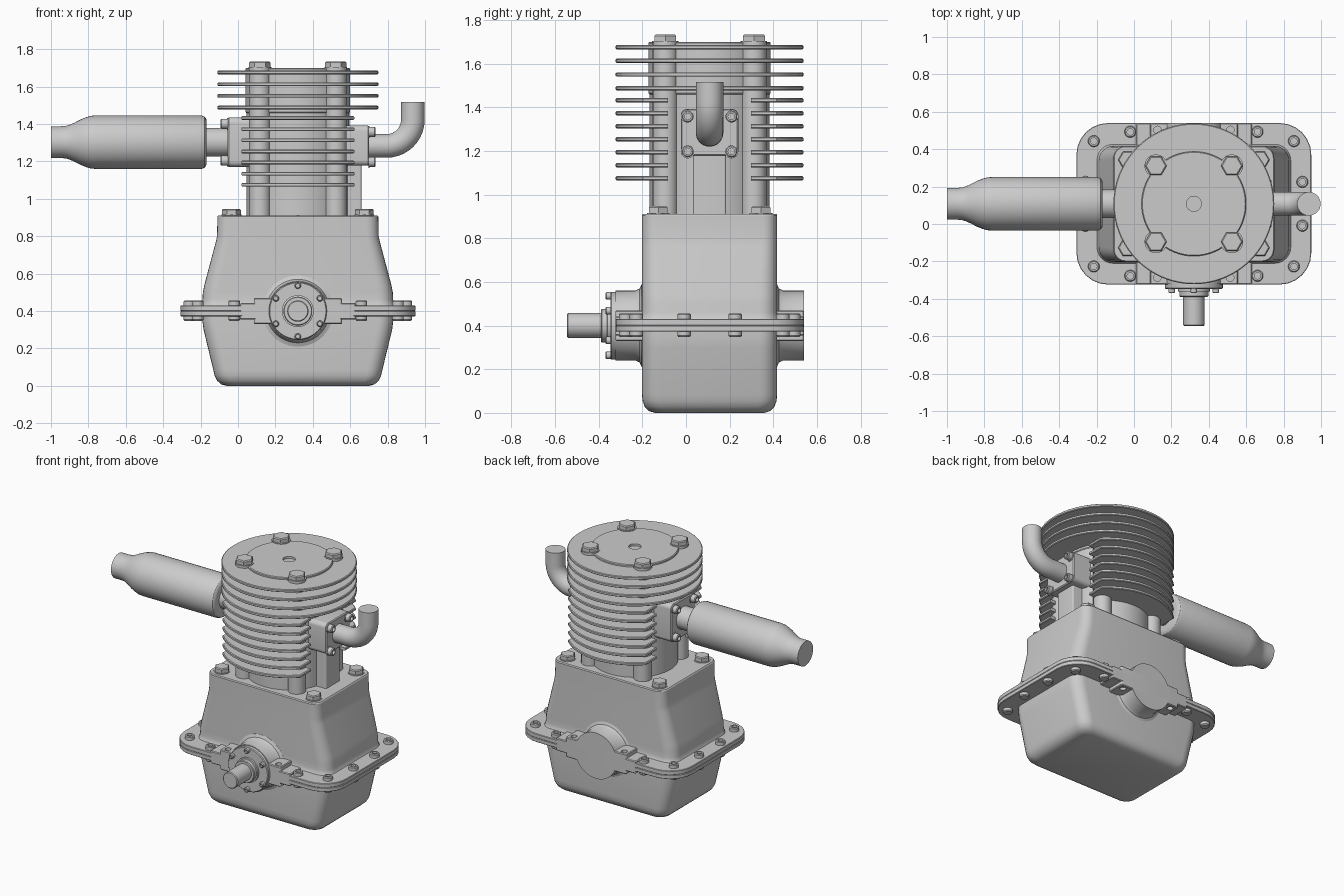
import bpy, bmesh
from math import sin, cos, pi, radians, sqrt, asin

if "Cube" in bpy.data.objects:
    bpy.data.objects.remove(bpy.data.objects["Cube"])

CX, CY = 0.32, 0.108          # cylinder axis
SIGNS = [(a, b) for a in (-1, 1) for b in (-1, 1)]


def skin(name, rings):
    """Bridge rings of points and cap both ends."""
    bm = bmesh.new()
    vs = [[bm.verts.new(p) for p in r] for r in rings]
    n = len(vs[0])
    for a, b in zip(vs, vs[1:]):
        for i in range(n):
            j = (i + 1) % n
            bm.faces.new((a[i], a[j], b[j], b[i]))
    bm.faces.new(vs[0])
    bm.faces.new(vs[-1])
    bmesh.ops.recalc_face_normals(bm, faces=bm.faces)
    me = bpy.data.meshes.new(name)
    bm.to_mesh(me)
    bm.free()
    ob = bpy.data.objects.new(name, me)
    bpy.context.collection.objects.link(ob)
    return ob


def place(u, v, t, loc, axis):
    p = {'z': (u, v, t), 'x': (t, u, v), 'y': (u, t, v)}[axis]
    return [a + b for a, b in zip(p, loc)]


def lathe(name, prof, loc, axis='z', n=32):
    """Revolve (radius, height) pairs round an axis."""
    return skin(name, [[place(r * cos(2 * pi * i / n), r * sin(2 * pi * i / n), t, loc, axis)
                        for i in range(n)] for r, t in prof])


def rrect(hu, hv, r, k=6):
    pts = []
    for q, (su, sv) in enumerate([(1, 1), (-1, 1), (-1, -1), (1, -1)]):
        for i in range(k + 1):
            a = (q + i / k) * pi / 2
            pts.append((su * (hu - r) + r * cos(a), sv * (hv - r) + r * sin(a)))
    return pts


def block(name, levels, loc, axis='z'):
    """Loft rounded rectangles: (half u, half v, corner radius, height)."""
    return skin(name, [[place(u, v, t, loc, axis) for u, v in rrect(hu, hv, r)]
                       for hu, hv, r, t in levels])


def plate(name, hu, hv, r, t0, t1, loc, axis='z', c=0.006):
    s = (t1 > t0) * 2 - 1
    return block(name, [(hu - c, hv - c, r - c, t0), (hu, hv, r, t0 + s * c),
                        (hu, hv, r, t1 - s * c), (hu - c, hv - c, r - c, t1)], loc, axis)


def hex_bolt(name, r, h, loc):
    lathe(name + "_washer", [(r * 1.05, 0), (r * 1.05, 0.006)], loc, n=24)
    lathe(name, [(r, 0), (r, h - 0.006), (r * 0.88, h)], loc, n=6)


def cap_screw(name, r, h, loc, axis='z', s=1):
    lathe(name, [(r, 0), (r, s * (h - .005)), (r - .005, s * h), (r * .55, s * h),
                 (r * .55, s * h * .5)], loc, axis, 20)


# Crankcase: upper housing and oil pan
block("upper_housing", [(.525, .325, .09, .42), (.515, .315, .085, .435), (.51, .31, .08, .46),
                        (.508, .31, .08, .50), (.50, .31, .08, .54), (.44, .31, .07, .765),
                        (.432, .31, .065, .80), (.43, .31, .065, .905), (.425, .305, .06, .912)],
      (CX, CY, 0))
block("oil_pan", [(.51, .31, .08, .40), (.51, .31, .08, .345), (.504, .31, .08, .30),
                  (.452, .31, .08, .085), (.445, .307, .078, .055), (.432, .297, .075, .028),
                  (.41, .277, .07, .008), (.38, .25, .06, 0)], (CX, CY, 0))

# Parting flange, two halves
plate("flange_lower", .628, .432, .17, .372, .4, (CX, CY, 0), c=.003)
plate("flange_upper", .628, .432, .17, .4, .43, (CX, CY, 0), c=.003)
for dx, dy in [(.34, .385), (.535, .335), (.58, .117)]:
    for sx, sy in SIGNS:
        p = (CX + sx * dx, CY + sy * dy)
        cap_screw("flange_screw", .031, .028, (*p, .428))
        lathe("flange_nut", [(.031, 0), (.031, -.02), (.026, -.026)], (*p, .374), n=20)

# Bearing pads with bolt holes beside the crank boss
for s in (-1, 1):
    pad = plate("bearing_pad", .235, .07, .012, .33, .47, (CX, CY + s * .362, 0), c=.005)
    plate("pad_foot", .31, .07, .012, .355, .442, (CX, CY + s * .362, 0), c=.005)
    for sx in (-1, 1):
        for z in (.45, .31):
            cut = lathe("hole_cutter", [(.02, 0), (.02, .04)],
                        (CX + sx * .195, CY + s * .395, z), n=20)
            m = pad.modifiers.new("hole", 'BOOLEAN')
            m.object, m.solver = cut, 'EXACT'
            bpy.context.view_layer.objects.active = pad
            bpy.ops.object.modifier_apply(modifier=m.name)
            bpy.data.objects.remove(cut)

# Crank bosses, front cover and output shaft
C = (CX, 0, .40)
lathe("rear_boss", [(.19, .40), (.19, .417), (.17, .425), (.16, .445), (.16, .54)], C, 'y', 48)
lathe("front_boss", [(.19, -.19), (.19, -.203), (.17, -.212), (.16, -.232), (.16, -.322)],
      C, 'y', 48)
lathe("bearing_cover", [(.15, -.315), (.155, -.322), (.155, -.342), (.15, -.347)], C, 'y', 48)
lathe("shaft_collar", [(.085, -.34), (.085, -.36), (.077, -.362), (.077, -.386), (.073, -.39)],
      C, 'y', 40)
lathe("output_shaft", [(.057, -.36), (.057, -.540), (.052, -.545)], C, 'y', 40)
for i in range(6):
    a = radians(30 + 60 * i)
    cap_screw("cover_screw", .017, .025, (CX + .136 * cos(a), -.345, .40 + .136 * sin(a)), 'y', -1)

# Cylinder barrel, stud columns and hold-down bolts
lathe("cylinder_barrel", [(.275, .90), (.275, 1.47)], (CX, CY, 0), n=64)
lathe("cylinder_head", [(.276, 1.46), (.28, 1.465), (.28, 1.695), (.275, 1.70), (.04, 1.70),
                        (.04, 1.66)], (CX, CY, 0), n=64)
for sx, sy in SIGNS:
    lathe("stud_column", [(.058, .90), (.058, 1.698)], (CX + sx * .203, CY + sy * .203, 0), n=24)
    hex_bolt("head_bolt", .058, .036, (CX + sx * .203, CY + sy * .203, 1.698))
    hex_bolt("base_bolt", .05, .037, (CX + sx * .355, CY + sy * .235, .91))

# Cooling fins: full discs on the head, side-trimmed segments on the barrel
for i in range(4):
    z = 1.488 + i * .0625
    lathe("head_fin", [(.425, -.01), (.43, -.006), (.43, .006), (.425, .01)],
          (CX, CY, z), n=72)


def segment(R, w, s, z):
    a = asin(w / R)
    arc = [(R * sin(t), R * cos(t)) for t in [a - 2 * a * i / 24 for i in range(25)]]
    return [(CX + x, CY + s * y, z) for x, y in arc + [(-w, .19), (w, .19)]]


for i in range(7):
    z = 1.075 + i * .0595
    for s in (-1, 1):
        skin("barrel_fin", [segment(R, w, s, z + d) for R, w, d in
                            [(.425, .297, -.01), (.43, .302, -.006),
                             (.43, .302, .006), (.425, .297, .01)]])

# Intake side: transfer duct, port plate, elbow pipe
plate("transfer_duct", .17, .076, .01, .90, 1.30, (CX + .17, CY, 0))
plate("intake_plate", .132, .108, .03, .50, .70, (0, CY, 1.285), 'x')
for sy, sz in SIGNS:
    lathe("intake_washer", [(.032, 0), (.032, .006)], (.698, CY + sy * .1, 1.278 + sz * .08), 'x', 20)
    cap_screw("intake_screw", .027, .036, (.70, CY + sy * .1, 1.278 + sz * .08), 'x')
path = [(.68, 1.283, 0)]
path += [(.795 + .14 * sin(radians(a)), 1.423 - .14 * cos(radians(a)), radians(a))
         for a in range(0, 91, 9)] + [(.935, 1.517, pi / 2)]
rings = []
for x, z, a in path:
    ring = []
    for i in range(32):
        t = 2 * pi * i / 32
        ring.append((x - .063 * sin(t) * sin(a), CY + .063 * cos(t), z + .063 * sin(t) * cos(a)))
    rings.append(ring)
skin("intake_elbow", rings)

# Exhaust side: port plate, pipe and muffler
plate("exhaust_plate", .132, .132, .03, -.055, .14, (0, CY, 1.303), 'x')
for sy, sz in SIGNS:
    lathe("exhaust_washer", [(.032, 0), (.032, -.006)], (-.053, CY + sy * .1, 1.303 + sz * .098), 'x', 20)
    cap_screw("exhaust_screw", .027, .038, (-.055, CY + sy * .1, 1.303 + sz * .098), 'x', -1)
lathe("exhaust_pipe", [(.077, -.04), (.077, -.19)], (0, CY, 1.303), 'x', 32)
lathe("muffler", [(.11, -.168), (.125, -.17), (.137, -.179), (.143, -.195), (.143, -.76),
                  (.141, -.785), (.134, -.81), (.122, -.84), (.104, -.875), (.093, -.90),
                  (.087, -.92), (.085, -.945), (.085, -1.0)], (0, CY, 1.303), 'x', 40)

# Smooth shading with crisp edges
bpy.ops.object.select_all(action='SELECT')
bpy.context.view_layer.objects.active = bpy.data.objects["muffler"]
bpy.ops.object.shade_smooth_by_angle(angle=radians(32))
